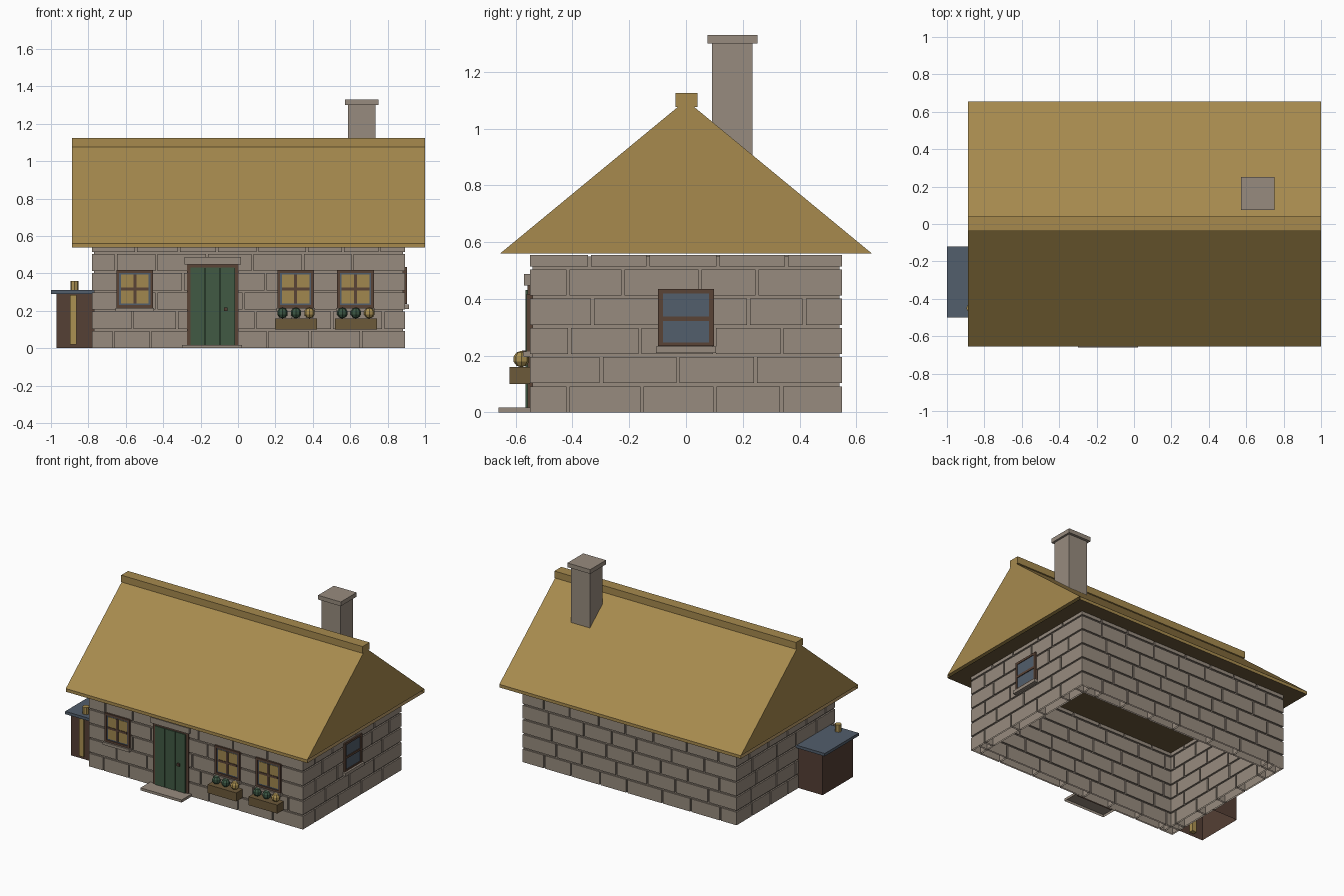
import bpy
import bmesh
import random
from mathutils import Vector

random.seed(4)
if "Cube" in bpy.data.objects:
    bpy.data.objects.remove(bpy.data.objects["Cube"])


def material(name, rgb):
    m = bpy.data.materials.new(name)
    m.use_nodes = True
    m.diffuse_color = (*rgb, 1)
    m.node_tree.nodes["Principled BSDF"].inputs["Base Color"].default_value = (*rgb, 1)
    return m


STONE = material("stone", (0.312, 0.26, 0.211))
STRAW = material("straw", (0.385, 0.255, 0.076))
GREEN = material("door_green", (0.052, 0.1, 0.056))
SLATE = material("slate_blue", (0.085, 0.112, 0.15))
WOOD = material("frame_wood", (0.1, 0.056, 0.037))
DARK = material("dark_wood", (0.09, 0.05, 0.035))
BOX = material("planter_wood", (0.15, 0.10, 0.042))
AMBER = material("amber", (0.41, 0.285, 0.085))
PANE = material("lit_pane", (0.355, 0.245, 0.078))
LEAF = material("leaf_green", (0.045, 0.095, 0.057))


def finish(name, bm, mat):
    bmesh.ops.recalc_face_normals(bm, faces=bm.faces)
    mesh = bpy.data.meshes.new(name)
    bm.to_mesh(mesh)
    bm.free()
    mesh.materials.append(mat)
    ob = bpy.data.objects.new(name, mesh)
    bpy.context.collection.objects.link(ob)
    return ob


def add_box(bm, x, y, z):
    """Add a box from its (low, high) ranges; boxes on the ground are open below."""
    verts = bmesh.ops.create_cube(bm, size=1)["verts"]
    for v in verts:
        v.co = Vector([r[0] if c < 0 else r[1] for c, r in zip(v.co, (x, y, z))])
    if z[0] == 0:
        base = [f for f in verts[0].link_faces[:] + verts[-1].link_faces[:]
                if all(v.co.z == 0 for v in f.verts)]
        bmesh.ops.delete(bm, geom=list(set(base)), context="FACES_ONLY")


def box(name, mat, x, y, z):
    bm = bmesh.new()
    add_box(bm, x, y, z)
    return finish(name, bm, mat)


# Stone walls: a recessed mortar core with courses of staggered blocks
X0, X1, Y = -0.78, 0.892, 0.55
THICK, GAP, IN = 0.078, 0.011, 0.01
COURSES = [0, 0.103, 0.206, 0.309, 0.412, 0.515, 0.566]


def wall(name, lo, hi, face, inward, along_x):
    def ranges(a, b, outer, inner):
        depth = tuple(sorted((face + inward * outer, face + inward * inner)))
        return ((a, b), depth) if along_x else (depth, (a, b))

    core = bmesh.new()
    add_box(core, *ranges(lo + IN, hi - IN, IN, THICK - IN), (0, 0.55))
    finish(name + "_core", core, STONE)
    bm = bmesh.new()
    for i, (z0, z1) in enumerate(zip(COURSES, COURSES[1:])):
        a = lo
        step = random.uniform(0.11, 0.15) if i % 2 == 0 else random.uniform(0.21, 0.26)
        while a < hi - 0.01:
            b = a + step
            if hi - b < 0.08:
                b = hi + GAP
            add_box(bm, *ranges(a, b - GAP, 0, THICK), (z0, z1 - GAP))
            a = b
            step = random.uniform(0.19, 0.28)
    finish(name + "_blocks", bm, STONE)


wall("front_wall", X0, X1, -Y, 1, True)
wall("back_wall", X0, X1, Y, -1, True)
wall("right_wall", -Y + 0.003, Y - 0.003, X0, 1, False)
wall("left_wall", -Y + 0.003, Y - 0.003, X1, -1, False)

# Thatched roof: closed gable prism, eaves strips and a brown soffit
RX0, RX1, RY, EAVE, TRAY = -0.887, 1.0, 0.655, 0.56, 0.538


def extrude_profile(name, points, mat, close):
    bm = bmesh.new()
    ends = [[bm.verts.new((x, y, z)) for y, z in points] for x in (RX0, RX1)]
    n = len(points)
    for i in range(n if close else n - 1):
        j = (i + 1) % n
        bm.faces.new((ends[0][i], ends[0][j], ends[1][j], ends[1][i]))
    if close:
        bm.faces.new(ends[0])
        bm.faces.new(ends[1])
    return finish(name, bm, mat)


extrude_profile("thatch_roof", [(-RY, EAVE), (RY, EAVE), (0, 1.1)], STRAW, True)
extrude_profile("front_eaves", [(-RY, EAVE), (-RY, TRAY)], STRAW, False)
extrude_profile("back_eaves", [(RY, EAVE), (RY, TRAY)], STRAW, False)
extrude_profile("soffit", [(-RY, TRAY), (RY, TRAY)], BOX, False)
box("ridge_cap", STRAW, (RX0, RX1), (-0.037, 0.04), (1.077, 1.125))

# Chimney
box("chimney", STONE, (0.587, 0.736), (0.092, 0.234), (0.8, 1.3))
box("chimney_cap", STONE, (0.572, 0.75), (0.076, 0.252), (1.3, 1.33))


def frame(name, x, z, width, y):
    """Rectangular border facing the front."""
    bm = bmesh.new()
    for side in ((x[0], x[0] + width), (x[1] - width, x[1])):
        add_box(bm, side, y, z)
    inner = (x[0] + width, x[1] - width)
    for side in ((z[0], z[0] + width), (z[1] - width, z[1])):
        add_box(bm, inner, y, side)
    return finish(name, bm, WOOD)


# Door with planks, frame, lintel, step and knob
frame("door_frame", (-0.272, 0.002), (0, 0.447), 0.018, (-0.558, -0.54))
planks = bmesh.new()
for i in range(3):
    a = -0.254 + i * 0.0797
    add_box(planks, (a, a + 0.077), (-0.565, -0.545), (0.018, 0.432))
finish("door_planks", planks, GREEN)
box("door_backing", GREEN, (-0.254, -0.016), (-0.556, -0.545), (0.018, 0.43))
box("door_lintel", STONE, (-0.285, 0.015), (-0.57, -0.54), (0.447, 0.487))
box("door_step", STONE, (-0.3, 0.022), (-0.66, -0.545), (0, 0.018))
box("door_knob", DARK, (-0.075, -0.057), (-0.577, -0.558), (0.2, 0.218))

# Front windows
for name, cx in (("right", -0.552), ("middle", 0.308), ("left", 0.628)):
    x = (cx - 0.098, cx + 0.098)
    frame(name + "_window_frame", x, (0.215, 0.418), 0.015, (-0.562, -0.54))
    box(name + "_window_surround", SLATE, (x[0] + 0.01, x[1] - 0.01), (-0.555, -0.545), (0.225, 0.408))
    box(name + "_window_panes", PANE, (cx - 0.074, cx + 0.074), (-0.558, -0.55), (0.239, 0.394))
    box(name + "_window_mullion", WOOD, (cx - 0.008, cx + 0.008), (-0.562, -0.55), (0.238, 0.395))
    box(name + "_window_bar", WOOD, (cx - 0.074, cx + 0.074), (-0.562, -0.55), (0.309, 0.324))
    box(name + "_window_sill", STONE, (cx - 0.103, cx + 0.103), (-0.574, -0.54), (0.195, 0.215))

# Flower boxes with faceted plants
for name, cx in (("middle", 0.31), ("left", 0.63)):
    box(name + "_flower_box", BOX, (cx - 0.112, cx + 0.112), (-0.622, -0.55), (0.1, 0.16))
    for i, mat in enumerate((LEAF, LEAF, AMBER)):
        bm = bmesh.new()
        bmesh.ops.create_uvsphere(bm, u_segments=8, v_segments=5, radius=0.029)
        bmesh.ops.translate(bm, verts=bm.verts, vec=(cx + (i - 1) * 0.072, -0.58, 0.188))
        finish(f"{name}_plant_{i + 1}", bm, mat)

# Window on the gable wall
side = bmesh.new()
for y, z in (((-0.098, -0.081), (0.235, 0.435)), ((0.081, 0.098), (0.235, 0.435)),
             ((-0.081, 0.081), (0.235, 0.246)), ((-0.081, 0.081), (0.42, 0.435)),
             ((-0.081, 0.081), (0.322, 0.338))):
    add_box(side, (0.88, 0.903), y, z)
finish("gable_window_frame", side, WOOD)
box("gable_window_glass", SLATE, (0.885, 0.898), (-0.085, 0.085), (0.24, 0.43))
box("gable_window_sill", STONE, (0.88, 0.915), (-0.105, 0.105), (0.21, 0.233))

# Lean-to shed with slate lid, front post and lamp
box("shed", DARK, (-0.97, -0.77), (-0.48, -0.14), (0, 0.29))
box("shed_roof", SLATE, (-1.0, -0.76), (-0.5, -0.12), (0.29, 0.31))
box("shed_post", AMBER, (-0.898, -0.863), (-0.492, -0.45), (0.02, 0.285))
bm = bmesh.new()
bmesh.ops.create_cone(bm, cap_ends=True, segments=8, radius1=0.022, radius2=0.022, depth=0.05)
bmesh.ops.translate(bm, verts=bm.verts, vec=(-0.874, -0.45, 0.335))
finish("shed_lamp", bm, AMBER)
